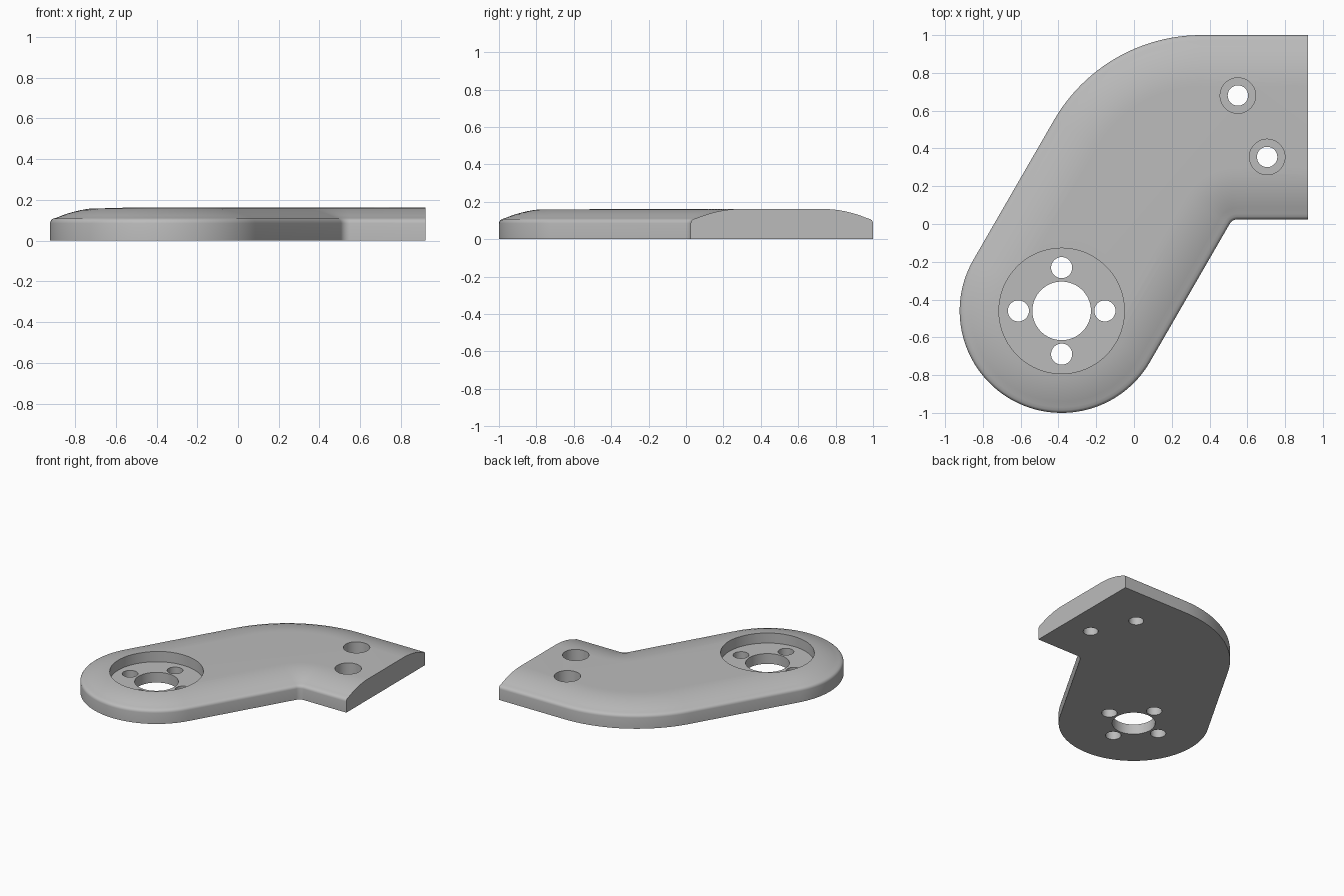
import bpy, bmesh, math
from mathutils import Vector

if "Cube" in bpy.data.objects:
    bpy.data.objects.remove(bpy.data.objects["Cube"], do_unlink=True)

grey = bpy.data.materials.new("plain grey")
grey.use_nodes = True
grey.diffuse_color = (0.5, 0.5, 0.5, 1)
grey.node_tree.nodes["Principled BSDF"].inputs["Base Color"].default_value = (0.5, 0.5, 0.5, 1)

# Main dimensions
END_X, BACK_Y, FRONT_Y = 0.92, 1.0, 0.025
HUB, HUB_R = Vector((-0.383, -0.46)), 0.54
BEND_R, CORNER_R = 0.9, 0.05
TOP, FLOOR, PLATEAU = 0.162, 0.08, 0.27
side = Vector((math.cos(math.radians(150)), 0.5))   # outward normal of the slanted arm


def center_on(y, distance):
    """Point at height y whose distance along the arm normal is given."""
    return Vector(((distance - side.y * y) / side.x, y))


bend = center_on(BACK_Y - BEND_R, side.dot(HUB) + HUB_R - BEND_R)
corner = center_on(FRONT_Y - CORNER_R, side.dot(HUB) - HUB_R - CORNER_R)


def arc(center, radius, start, end, steps):
    angles = [math.radians(start + (end - start) * i / steps) for i in range(steps + 1)]
    return [center + radius * Vector((math.cos(a), math.sin(a))) for a in angles]


def outline(inset):
    """Edge of the plate moved inwards; the cut end stays in place."""
    return ([Vector((END_X, BACK_Y - inset))]
            + arc(bend, BEND_R - inset, 90, 150, 24)
            + arc(HUB, HUB_R - inset, 150, 330, 64)
            + arc(corner, CORNER_R + inset, 150, 90, 12)
            + [Vector((END_X, FRONT_Y + inset))])


# Edge section: upright wall, small round, then a shallow dome
section = [(0, 0), (0, 0.085)]
section += [(0.028 * (1 - math.cos(t)), 0.085 + 0.026 * math.sin(t)) for t in (0.35, 0.7, 1.05)]
for i in range(9):
    d = 0.03 + (PLATEAU - 0.03) * i / 8
    section.append((d, TOP - 0.05 * ((PLATEAU - d) / (PLATEAU - 0.03)) ** 2))

bm = bmesh.new()
loops = [[bm.verts.new((p.x, p.y, z)) for p in outline(d)] for d, z in section]
for low, high in zip(loops, loops[1:]):
    for i in range(len(low) - 1):
        bm.faces.new((low[i], low[i + 1], high[i + 1], high[i]))
bm.faces.new(loops[0])
bm.faces.new(loops[-1])
bm.faces.new([l[0] for l in loops] + [l[-1] for l in reversed(loops)])
bmesh.ops.recalc_face_normals(bm, faces=bm.faces)
mesh = bpy.data.meshes.new("bracket_plate")
bm.to_mesh(mesh)
bm.free()
mesh.materials.append(grey)
plate = bpy.data.objects.new("bracket_plate", mesh)
bpy.context.collection.objects.link(plate)


def drill(name, center, radius, bottom, sides=48):
    """Cut a round hole from above down to the given height."""
    bpy.ops.mesh.primitive_cylinder_add(vertices=sides, radius=radius, depth=0.4 - bottom,
                                        location=(center[0], center[1], (0.4 + bottom) / 2))
    cutter = bpy.context.object
    cutter.name = name
    cutter.hide_render = True
    cutter.data.materials.append(grey)
    cut = plate.modifiers.new(name, "BOOLEAN")
    cut.operation, cut.solver, cut.object = "DIFFERENCE", "EXACT", cutter
    return cutter


# Hub pocket, bore and four bolt holes
cutters = [drill("hub_pocket", HUB, 0.332, FLOOR, 80), drill("hub_bore", HUB, 0.155, -0.1, 64)]
for k in range(4):
    a = k * math.pi / 2
    spot = HUB + 0.229 * Vector((math.cos(a), math.sin(a)))
    cutters.append(drill("bolt_hole", spot, 0.056, -0.1, 32))

# Counterbored screw holes near the cut end
for spot in ((0.55, 0.68), (0.705, 0.355)):
    cutters.append(drill("screw_recess", spot, 0.094, 0.065))
    cutters.append(drill("screw_hole", spot, 0.054, -0.1, 32))

# Bake the cuts and remove the cutters
bpy.context.view_layer.update()
baked = bpy.data.meshes.new_from_object(plate.evaluated_get(bpy.context.evaluated_depsgraph_get()))
plate.modifiers.clear()
plate.data = baked
for c in cutters:
    bpy.data.objects.remove(c, do_unlink=True)

bpy.ops.object.select_all(action="DESELECT")
plate.select_set(True)
bpy.context.view_layer.objects.active = plate
bpy.ops.object.shade_smooth_by_angle(angle=math.radians(30))
